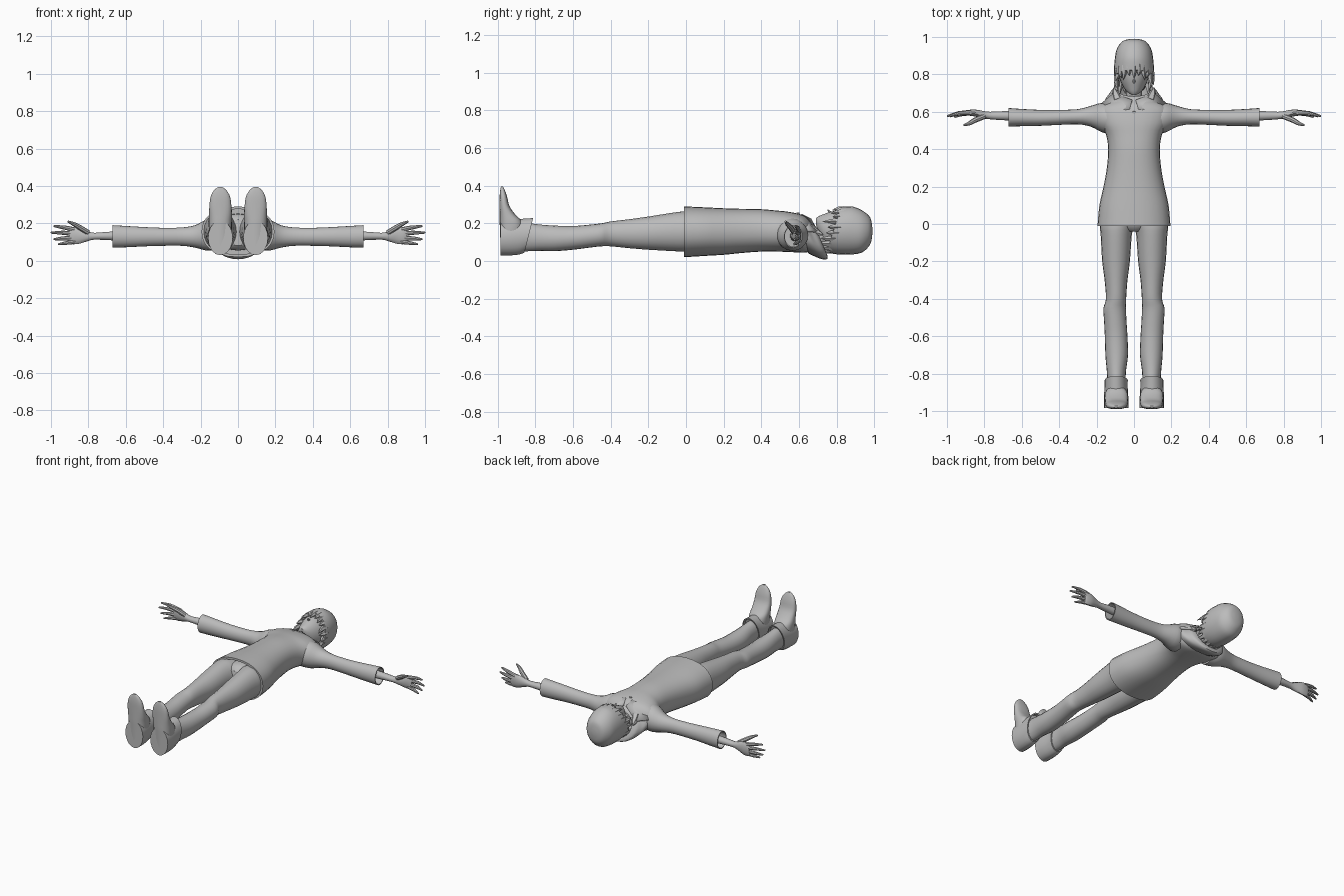
import bpy, bmesh, math
from mathutils import Vector

grey = bpy.data.materials.new("plain grey")
grey.diffuse_color = (0.5, 0.5, 0.5, 1)


def finish(name, bm, mirror=False, angle=40):
    bmesh.ops.recalc_face_normals(bm, faces=bm.faces)
    me = bpy.data.meshes.new(name)
    bm.to_mesh(me)
    bm.free()
    me.materials.append(grey)
    ob = bpy.data.objects.new(name, me)
    bpy.context.collection.objects.link(ob)
    if mirror:
        ob.modifiers.new("mirror", "MIRROR").use_mirror_merge = False
    bpy.ops.object.select_all(action="DESELECT")
    ob.select_set(True)
    bpy.context.view_layer.objects.active = ob
    bpy.ops.object.shade_smooth_by_angle(angle=math.radians(angle))
    return ob


def smooth_rows(rows, sub):
    out = []
    for i in range(len(rows) - 1):
        p = [rows[max(0, min(len(rows) - 1, i + k))] for k in (-1, 0, 1, 2)]
        for s in range(sub):
            t = s / sub
            out.append([b + 0.5 * t * (c - a + t * (2 * a - 5 * b + 4 * c - d + t * (3 * (b - c) + d - a)))
                        for a, b, c, d in zip(*p)])
    return out + [list(rows[-1])]


# Skin of elliptical rings: (position on axis, a min, a max, b min, b max, shear)
def loft(name, axis, rows, mirror=False, seg=20, sub=3, lip=0, power=1.0):
    rows = smooth_rows([tuple(r) + (0,) * (6 - len(r)) for r in rows], sub)
    if lip:  # hollow opening at the first ring
        p, a0, a1, b0, b1, sh = rows[0]
        da, db = (a1 - a0) * 0.05, (b1 - b0) * 0.05
        inner = [a0 + da, a1 - da, b0 + db, b1 - db, sh]
        rows = [[p + lip] + inner, [p] + inner] + rows
    bm = bmesh.new()
    rings = []
    for p, a0, a1, b0, b1, sh in rows:
        ring = []
        for k in range(seg):
            t = 2 * math.pi * k / seg
            c, s = math.cos(t), math.sin(t)
            c = math.copysign(abs(c) ** power, c)
            s = math.copysign(abs(s) ** power, s)
            a = (a0 + a1) / 2 + (a1 - a0) / 2 * c
            b = (b0 + b1) / 2 + (b1 - b0) / 2 * s
            q = p + sh * (b1 - b0) / 2 * s
            ring.append(bm.verts.new({"x": (q, a, b), "y": (a, q, b), "z": (a, b, q)}[axis]))
        rings.append(ring)
    for r, n in zip(rings, rings[1:]):
        for k in range(seg):
            bm.faces.new((r[k], r[(k + 1) % seg], n[(k + 1) % seg], n[k]))
    bm.faces.new(rings[0])
    bm.faces.new(rings[-1])
    return finish(name, bm, mirror)


# Tapered round limbs through points: (x, y, z, radius)
def tubes(name, paths, mirror=False, seg=8):
    bm = bmesh.new()
    for path in paths:
        path = smooth_rows(path, 2)
        rings = []
        for i, (x, y, z, r) in enumerate(path):
            d = Vector(path[min(i + 1, len(path) - 1)][:3]) - Vector(path[max(i - 1, 0)][:3])
            rot = d.to_track_quat("Z", "Y")
            rings.append([bm.verts.new(Vector((x, y, z)) + rot @ Vector(
                (r * math.cos(2 * math.pi * k / seg), r * math.sin(2 * math.pi * k / seg), 0)))
                for k in range(seg)])
        for r, n in zip(rings, rings[1:]):
            for k in range(seg):
                bm.faces.new((r[k], r[(k + 1) % seg], n[(k + 1) % seg], n[k]))
        bm.faces.new(rings[0])
        bm.faces.new(rings[-1])
    return finish(name, bm, mirror)


# Coat body with a hollow hem
loft("coat", "y", [
    (-0.01, -.195, .195, .02, .29), (.1, -.185, .185, .027, .285), (.2, -.163, .163, .033, .28),
    (.3, -.145, .145, .043, .277), (.4, -.138, .138, .05, .275), (.48, -.15, .15, .05, .268),
    (.54, -.182, .182, .048, .262), (.6, -.195, .195, .045, .25), (.635, -.17, .17, .045, .235),
    (.665, -.11, .11, .05, .21)], seg=28, lip=0.05, power=0.9)
tubes("coat_button", [[(0, .595, .243, .01), (0, .595, .257, .008)]])

# Sleeves with hollow cuffs
loft("sleeve", "x", [
    (.67, .52, .62, .07, .19), (.6, .523, .615, .072, .186), (.5, .525, .61, .077, .18),
    (.4, .53, .61, .08, .176), (.3, .533, .614, .08, .178), (.23, .52, .632, .07, .19),
    (.17, .49, .648, .055, .22), (.12, .48, .64, .055, .23)], mirror=True, lip=-0.06)

# Forearms, palms and fingers
loft("forearm_and_palm", "x", [
    (.6, .552, .603, .105, .16), (.7, .555, .603, .11, .155), (.77, .56, .6, .112, .15),
    (.81, .565, .605, .102, .162), (.85, .575, .612, .09, .176), (.885, .58, .61, .087, .18),
    (.9, .585, .605, .092, .175)], mirror=True, seg=14)
tubes("fingers", [
    [(.87, .595, .165, .013), (.93, .592, .178, .011), (.985, .578, .185, .005)],
    [(.87, .597, .144, .013), (.94, .592, .15, .011), (1.0, .576, .15, .005)],
    [(.87, .595, .122, .013), (.94, .59, .119, .011), (.985, .575, .115, .005)],
    [(.87, .593, .102, .012), (.92, .586, .095, .010), (.96, .572, .088, .005)],
    [(.80, .575, .15, .014), (.85, .555, .18, .014), (.88, .538, .197, .011), (.91, .528, .21, .005)],
], mirror=True)

# Trouser legs and the seat between them
loft("trouser_leg", "y", [
    (.08, .0, .16, .06, .25), (0, .0, .182, .05, .262), (-.06, .012, .178, .052, .258),
    (-.2, .022, .17, .06, .236), (-.3, .035, .157, .068, .222), (-.4, .042, .15, .078, .21),
    (-.45, .043, .163, .078, .2), (-.52, .04, .16, .07, .192), (-.6, .035, .156, .06, .186),
    (-.7, .032, .153, .052, .188), (-.78, .042, .146, .054, .194), (-.83, .045, .143, .052, .2),
    (-.9, .045, .145, .05, .2)], mirror=True)
loft("trouser_seat", "y", [
    (.1, -.14, .14, .06, .25), (0, -.12, .12, .055, .25), (-.04, -.06, .06, .08, .22)])

# Shoes: flared ankle collar, heel, and a foot that points up
loft("shoe_ankle", "y", [
    (-.835, .033, .157, .045, .228, .25), (-.87, .034, .158, .035, .225, .15),
    (-.93, .03, .16, .03, .22), (-.985, .028, .16, .03, .215)], mirror=True, lip=-0.02)
loft("shoe_foot", "z", [
    (.08, .045, .145, -.985, -.91), (.16, .034, .155, -.988, -.87), (.21, .032, .157, -.99, -.872),
    (.245, .032, .155, -.99, -.905), (.29, .035, .153, -.99, -.937), (.34, .042, .147, -.99, -.95),
    (.375, .06, .13, -.987, -.962), (.395, .085, .105, -.983, -.972)],
    mirror=True, power=0.8)

# Neck, head and nose
loft("neck", "y", [(.62, -.05, .05, .08, .18), (.68, -.042, .042, .085, .17), (.76, -.045, .045, .08, .18)])
loft("head", "y", [
    (.69, -.012, .012, .195, .228), (.705, -.035, .035, .15, .238), (.73, -.056, .056, .1, .248),
    (.77, -.074, .074, .07, .262), (.81, -.084, .084, .055, .268), (.86, -.085, .085, .06, .265)])
tubes("nose", [[(0, .772, .25, .01), (0, .76, .264, .007), (0, .752, .272, .002)]], seg=6)

# Knitted hat with a tilted hollow rim
loft("hat", "y", [
    (.785, -.107, .107, .045, .288, .32), (.83, -.107, .107, .035, .29, .2),
    (.88, -.103, .103, .034, .288, .08), (.93, -.094, .094, .043, .272), (.965, -.074, .074, .07, .247),
    (.983, -.05, .05, .1, .22), (.99, -.015, .015, .145, .175)], seg=24, lip=0.03)

# Pointed hair locks hanging from the hat rim
locks = []
for i in range(22):
    t = 2 * math.pi * (i + 0.5) / 22
    c, s = math.cos(t), math.sin(t)
    front = s > 0.55
    n = (0.04, 0.075, 0.055)[i % 3] if not front else (0.035, 0.05)[i % 2]
    y = .795 + .04 * s
    locks.append([(.09 * c, y + .02, .165 + .108 * s, .018),
                  (.097 * c, y - n * .5, .165 + .112 * s, .013),
                  (.1 * c * (1.08 if i % 2 else .85), y - n * 1.15, .165 + .105 * s, .001)])
tubes("hair_locks", locks, seg=5)

# Folded hood collar, deep at the nape and low at the throat
loft("hood_collar", "y", [
    (.715, -.098, .098, .03, .2, -.42), (.705, -.122, .122, .012, .215, -.45),
    (.68, -.14, .14, .008, .228, -.45), (.655, -.16, .16, .02, .24, -.35),
    (.63, -.168, .168, .04, .24, -.2)], seg=24, lip=-0.06)

# Pointed collar flaps on the chest
bm = bmesh.new()
bm.faces.new([bm.verts.new(v) for v in (
    (.012, .665, .225), (.025, .615, .25), (.1, .602, .235), (.172, .648, .165), (.11, .7, .16))])
bmesh.ops.triangulate(bm, faces=bm.faces)
flap = finish("collar_flap", bm, True)
flap.modifiers.new("thickness", "SOLIDIFY").thickness = 0.012
tubes("collar_point", [[(.085, .66, .17, .03), (.1, .7, .15, .018), (.108, .728, .14, .003)]], True, 6)
